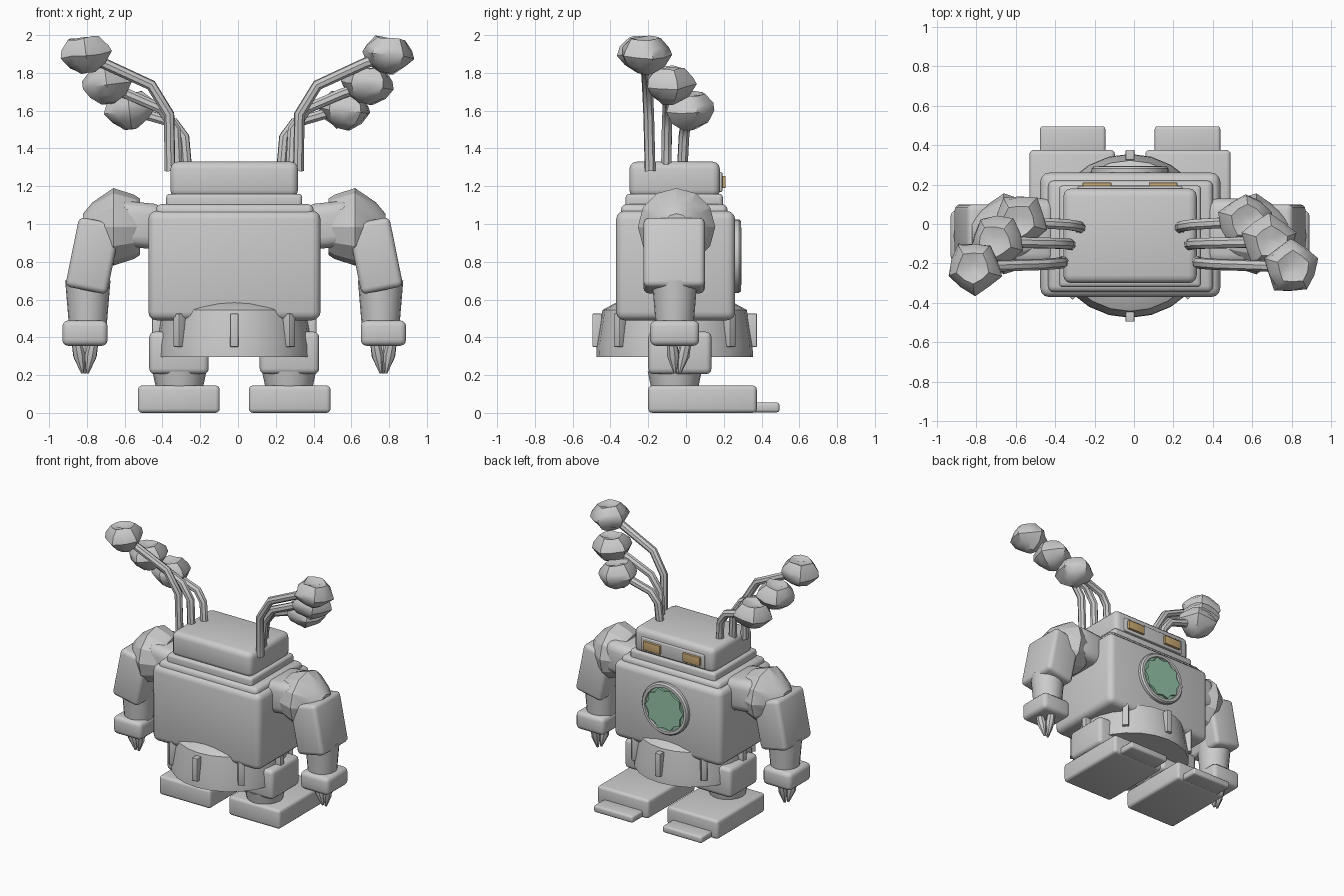
import bpy, bmesh, math, random
from mathutils import Vector, Matrix

if "Cube" in bpy.data.objects:
    bpy.data.objects.remove(bpy.data.objects["Cube"])

random.seed(4)
CX = -0.02  # middle plane of the body


def material(name, rgb):
    m = bpy.data.materials.new(name)
    m.diffuse_color = (*rgb, 1)
    m.use_nodes = True
    m.node_tree.nodes["Principled BSDF"].inputs["Base Color"].default_value = m.diffuse_color
    return m


GREY = material("light_grey", (0.6, 0.6, 0.6))
GREEN = material("soft_green", (0.3, 0.56, 0.39))
TAN = material("amber_tan", (0.58, 0.39, 0.17))


def finish(ob, mat, angle=35):
    ob.data.materials.clear()
    ob.data.materials.append(mat)
    bpy.ops.object.select_all(action='DESELECT')
    ob.select_set(True)
    bpy.context.view_layer.objects.active = ob
    if angle:
        bpy.ops.object.shade_smooth_by_angle(angle=math.radians(angle))
    return ob


def add_mesh(name, bm, mat, angle=35):
    bmesh.ops.recalc_face_normals(bm, faces=bm.faces[:])
    me = bpy.data.meshes.new(name)
    bm.to_mesh(me)
    bm.free()
    ob = bpy.data.objects.new(name, me)
    bpy.context.collection.objects.link(ob)
    return finish(ob, mat, angle)


def box(name, x, y, z, bevel=0.02, mat=GREY, tilt=0):
    """Rounded box from (min, max) ranges, tilted about its own y axis."""
    size = [r[1] - r[0] for r in (x, y, z)]
    mid = [(r[0] + r[1]) / 2 for r in (x, y, z)]
    bm = bmesh.new()
    bmesh.ops.create_cube(bm, size=1)
    bmesh.ops.scale(bm, vec=size, verts=bm.verts)
    if bevel:
        bmesh.ops.bevel(bm, geom=bm.edges[:], offset=bevel, segments=3,
                        profile=0.5, affect='EDGES')
    bm.transform(Matrix.Translation(mid) @ Matrix.Rotation(tilt, 4, 'Y'))
    return add_mesh(name, bm, mat)


def side_box(name, s, x, y, z, bevel=0.02, tilt=0):
    """Box given by its distance from the middle plane, on side s."""
    xs = sorted((CX + s * x[0], CX + s * x[1]))
    return box(name, xs, y, z, bevel, tilt=-s * tilt)


def turned(name, rings, n, place, mat=GREY, angle=35, lobe=1.0, jitter=0.0, phase=0.0):
    """Lathe of (height, radius) rings; lobe scales every other vertex."""
    bm = bmesh.new()
    loops = []
    for h, r in rings:
        loop = []
        for i in range(n):
            a = 2 * math.pi * (i + phase) / n
            k = r * (lobe if i % 2 else 1) * (1 + random.uniform(-jitter, jitter))
            dz = random.uniform(-jitter, jitter) * 0.12
            loop.append(bm.verts.new((k * math.cos(a), k * math.sin(a), h + dz)))
        loops.append(loop)
    for a, b in zip(loops, loops[1:]):
        for i in range(n):
            j = (i + 1) % n
            bm.faces.new((a[i], a[j], b[j], b[i]))
    bm.faces.new(loops[0][::-1])
    bm.faces.new(loops[-1])
    bm.transform(place)
    return add_mesh(name, bm, mat, angle)


def at(x, y, z, rot=0, axis='X'):
    return Matrix.Translation((x, y, z)) @ Matrix.Rotation(rot, 4, axis)


# Torso, stepped collar and head
box("torso", (-0.475, 0.437), (-0.37, 0.26), (0.49, 1.07), 0.045)
box("lower_collar", (-0.435, 0.40), (-0.345, 0.22), (1.0, 1.105), 0.03)
box("upper_collar", (-0.38, 0.34), (-0.32, 0.195), (1.07, 1.16), 0.02)
box("head", (-0.358, 0.318), (-0.30, 0.18), (1.14, 1.33), 0.04)

# Face panel with two eyes
box("face_panel", (-0.285, 0.245), (0.16, 0.192), (1.17, 1.275), 0.006)
for s, label in ((-1, "left"), (1, "right")):
    side = sorted((CX + s * 0.095, CX + s * 0.24))
    box(label + "_eye", side, (0.185, 0.21), (1.19, 1.255), 0.004, TAN)

# Round chest lamp
front = at(CX, 0, 0.83, -math.pi / 2)
turned("lamp_rim", [(0.24, 0.195), (0.28, 0.195), (0.292, 0.185), (0.292, 0.165), (0.272, 0.16)],
       32, front)
turned("lamp_glass", [(0.26, 0.163), (0.278, 0.163)], 32, front, GREEN)
turned("lamp_star", [(0.27, 0.16), (0.295, 0.16)], 20, front, GREEN, lobe=0.86)

# Hip skirt with upright ribs
turned("hip_skirt", [(0.295, 0.415), (0.36, 0.412), (0.545, 0.382), (0.60, 0.28)],
       24, at(CX, -0.06, 0), angle=30)
for i in range(8):
    rib = box("skirt_rib", (0.385, 0.435), (-0.022, 0.022), (0.35, 0.525), 0.003)
    rib.matrix_world = at(CX, -0.06, 0, i * math.pi / 4, 'Z')

for s, label in ((-1, "left_"), (1, "right_")):
    # Leg, ankle, foot and toe
    side_box(label + "leg", s, (0.135, 0.45), (-0.2, 0.135), (0.205, 0.43), 0.03)
    turned(label + "ankle", [(0.12, 0.122), (0.22, 0.143)], 20, at(CX + s * 0.29, -0.06, 0))
    side_box(label + "foot", s, (0.077, 0.51), (-0.2, 0.375), (0.0, 0.145), 0.022)
    side_box(label + "toe", s, (0.125, 0.457), (0.34, 0.495), (0.003, 0.055), 0.015)

    # Shoulder joint and faceted shoulder cap
    side_box(label + "shoulder_joint", s, (0.375, 0.64), (-0.21, 0.13), (0.875, 1.115), 0.06, 0.1)
    turned(label + "shoulder_cap", [(0.50, 0.15), (0.53, 0.17), (0.64, 0.205), (0.75, 0.13), (0.80, 0.07)],
           12, at(CX, -0.05, 0.985, s * math.pi / 2, 'Y'), angle=20, phase=0.0)

    # Upper arm, forearm and wrist block
    side_box(label + "upper_arm", s, (0.635, 0.86), (-0.225, 0.1), (0.645, 1.02), 0.03, 0.2)
    turned(label + "forearm", [(0.46, 0.1), (0.70, 0.12)], 20,
           at(CX + s * 0.775, -0.06, 0))
    side_box(label + "wrist", s, (0.67, 0.91), (-0.19, 0.07), (0.355, 0.49), 0.032)

    # Claw fingers closing towards one tip
    for k in range(3):
        a = math.pi / 2 + k * 2 * math.pi / 3
        out = Vector((math.cos(a), math.sin(a), 0))
        base = Vector((CX + s * 0.79, -0.05, 0.37)) + out * 0.05
        tip = Vector((CX + s * 0.79, -0.05, 0.21)) + out * 0.015
        d = tip - base
        place = Matrix.Translation(base) @ d.to_track_quat('Z', 'Y').to_matrix().to_4x4()
        turned(label + "claw", [(0, 0.028), (0.07, 0.033), (d.length, 0.008)], 8, place)

    # Three bent stalks, each carrying a lobed bloom
    stalks = (
        (-0.19, -0.22, 1.895, ((0.34, 1.28), (0.345, 1.58), (0.44, 1.735), (0.69, 1.85), (0.77, 1.88))),
        (-0.105, -0.09, 1.735, ((0.30, 1.28), (0.31, 1.5), (0.385, 1.61), (0.57, 1.69), (0.66, 1.72))),
        (-0.02, 0.015, 1.6, ((0.25, 1.28), (0.265, 1.46), (0.32, 1.535), (0.47, 1.58), (0.54, 1.6))),
    )
    for y0, y1, bloom_z, path in stalks:
        cu = bpy.data.curves.new(label + "stalk", 'CURVE')
        cu.dimensions = '3D'
        cu.bevel_depth = 0.029
        cu.bevel_resolution = 2
        cu.use_fill_caps = True
        sp = cu.splines.new('POLY')
        sp.points.add(len(path) - 1)
        for i, (x, z) in enumerate(path):
            y = y0 + (y1 - y0) * i / (len(path) - 1)
            sp.points[i].co = (CX + s * x, y, z, 1)
        ob = bpy.data.objects.new(label + "stalk", cu)
        bpy.context.collection.objects.link(ob)
        bpy.ops.object.select_all(action='DESELECT')
        ob.select_set(True)
        bpy.context.view_layer.objects.active = ob
        bpy.ops.object.convert(target='MESH')
        finish(bpy.context.object, GREY, 40)

        bloom_x = -0.005 + s * (path[-1][0] + 0.03)
        turned(label + "bloom", [(-0.095, 0.04), (-0.055, 0.105), (0.0, 0.142), (0.04, 0.13),
                                 (0.09, 0.085), (0.075, 0.03)],
               10, at(bloom_x, y1, bloom_z, s * 0.12, 'Y'), angle=40, lobe=0.88,
               jitter=0.06, phase=0.5 if s > 0 else 5.5)
